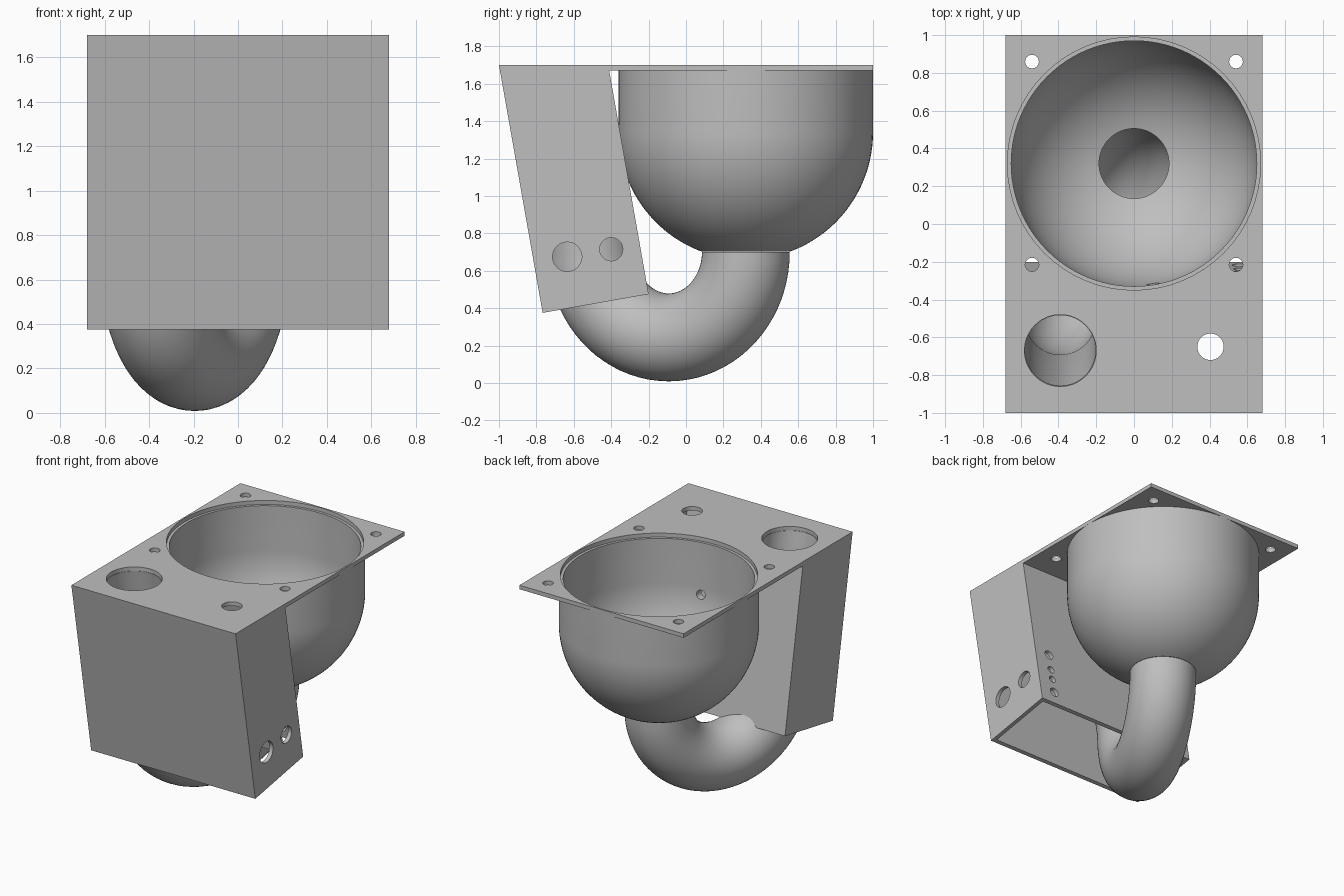
import bpy, bmesh, math
from mathutils import Vector

if "Cube" in bpy.data.objects:
    bpy.data.objects.remove(bpy.data.objects["Cube"])

grey = bpy.data.materials.new("plain grey")
grey.use_nodes = True
grey.diffuse_color = (0.52, 0.52, 0.52, 1)
grey.node_tree.nodes["Principled BSDF"].inputs["Base Color"].default_value = grey.diffuse_color

X, Y, Z = Vector((1, 0, 0)), Vector((0, 1, 0)), Vector((0, 0, 1))
TOP, UNDER = 1.70, 1.67          # plate faces
HALF = 0.68                      # half width, also bowl outer radius
WALL = 0.03
SLOPE = math.tan(math.radians(10))
BOWL = Vector((0, 0.32, 1.34))   # centre of the bowl's round part


def finish(name, bm):
    bmesh.ops.recalc_face_normals(bm, faces=bm.faces)
    mesh = bpy.data.meshes.new(name)
    bm.to_mesh(mesh)
    bm.free()
    mesh.materials.append(grey)
    obj = bpy.data.objects.new(name, mesh)
    bpy.context.collection.objects.link(obj)
    return obj


def prism(name, profile, half):
    """Extrude a (y, z) outline across x."""
    bm = bmesh.new()
    face = bm.faces.new([bm.verts.new((-half, y, z)) for y, z in profile])
    new = bmesh.ops.extrude_face_region(bm, geom=[face])["geom"]
    bmesh.ops.translate(bm, vec=X * 2 * half,
                        verts=[v for v in new if isinstance(v, bmesh.types.BMVert)])
    return finish(name, bm)


def ring(centre, u, v, radius, sides):
    angles = [math.tau * i / sides for i in range(sides)]
    return [centre + (u * math.cos(a) + v * math.sin(a)) * radius for a in angles]


def closed_loft(name, rings):
    """Join rings in order, the last one back to the first."""
    bm = bmesh.new()
    loops = [[bm.verts.new(p) for p in r] for r in rings]
    for i, b in enumerate(loops):
        a = loops[i - 1]
        for j in range(len(a)):
            bm.faces.new((a[j - 1], a[j], b[j], b[j - 1]))
    return finish(name, bm)


def drill(centre, axis, radius, depth):
    bm = bmesh.new()
    bmesh.ops.create_cone(bm, cap_ends=True, segments=64, radius1=radius,
                          radius2=radius, depth=depth)
    obj = finish("cutter", bm)
    obj.rotation_mode = 'QUATERNION'
    obj.rotation_quaternion = axis.to_track_quat('Z', 'Y')
    obj.location = centre
    return obj


def cut(obj, cutters):
    """Subtract each cutter, then discard it."""
    bpy.context.view_layer.objects.active = obj
    for c in cutters:
        c.hide_render = True
        m = obj.modifiers.new("cut", 'BOOLEAN')
        m.operation, m.solver, m.object = 'DIFFERENCE', 'EXACT', c
        bpy.ops.object.modifier_apply(modifier=m.name)
        bpy.data.objects.remove(c)


# Top plate with bowl opening, screw holes, pipe hole and button hole
plate = prism("top_plate", [(-1, TOP), (1, TOP), (1, UNDER), (-0.995, UNDER)], HALF)
holes = [(0, BOWL.y, 0.67), (-0.39, -0.67, 0.19), (0.405, -0.65, 0.07)]
holes += [(sx * 0.54, y, 0.036) for sx in (-1, 1) for y in (0.86, -0.215)]
cut(plate, [drill(Vector((x, y, UNDER)), Z, r, 0.3) for x, y, r in holes])


# Leaning front box, hollow and open below
def front_y(z):
    return -1 + (TOP - z) * SLOPE


def back_y(z):
    return -0.2 - (z - 0.475) * SLOPE


box = prism("front_box", [(front_y(UNDER), UNDER), (front_y(0.375), 0.375),
                          (back_y(0.475), 0.475), (back_y(UNDER), UNDER)], HALF)
hollow = prism("hollow", [(front_y(1.8) + WALL, 1.8), (front_y(0.2) + WALL, 0.2),
                          (back_y(0.2) - WALL, 0.2), (back_y(1.8) - WALL, 1.8)], HALF - WALL)
cutters = [hollow]
cutters += [drill(Vector((HALF, y, z)), X, r, 0.2)
            for y, z, r in ((-0.635, 0.675, 0.078), (-0.4, 0.715, 0.062))]
cutters += [drill(Vector((0.555, back_y(z), z)), Vector((0, 1, SLOPE)), r, 0.15)
            for z, r in ((0.575, 0.036), (0.69, 0.028), (0.775, 0.028), (0.905, 0.036))]
sensor_hole = (Vector((0.1, -0.34, 1.28)), Y, 0.033, 0.3)
cut(box, cutters + [drill(*sensor_hole)])


# Round-bottomed bowl with a drain opening
def bowl_side(radius, opening):
    end = math.acos(opening / radius)
    arc = [(radius * math.cos(end * i / 24), -radius * math.sin(end * i / 24))
           for i in range(25)]
    return [(radius, UNDER - BOWL.z)] + arc


profile = bowl_side(HALF, 0.235) + bowl_side(HALF - WALL, 0.185)[::-1]
bowl = closed_loft("bowl", [ring(BOWL + Z * h, X, Y, r, 96) for r, h in profile])
cut(bowl, [drill(*sensor_hole)])

# Drain pipe: half-circle bend, then a leaning straight run up to the plate
start, end = Vector((0, 0.32, 0.70)), Vector((-0.39, -0.505, 0.70))
middle, bend = (start + end) / 2, (end - start).length / 2
along = (end - start).normalized()
across = along.cross(Z)
path = []
for i in range(41):
    t = math.pi * i / 40
    radial = -along * math.cos(t) - Z * math.sin(t)
    path.append((middle + radial * bend, radial))
path.append((Vector((-0.39, -0.67, UNDER)), along))
outer, inner = ([ring(c, u, across, r, 64) for c, u in path] for r in (0.235, 0.187))
pipe = closed_loft("drain_pipe", outer + inner[::-1])

# Smooth the round surfaces, keep the edges sharp
for obj in (plate, box, bowl, pipe):
    bpy.ops.object.select_all(action='DESELECT')
    obj.select_set(True)
    bpy.context.view_layer.objects.active = obj
    bpy.ops.object.shade_smooth_by_angle(angle=math.radians(30))
